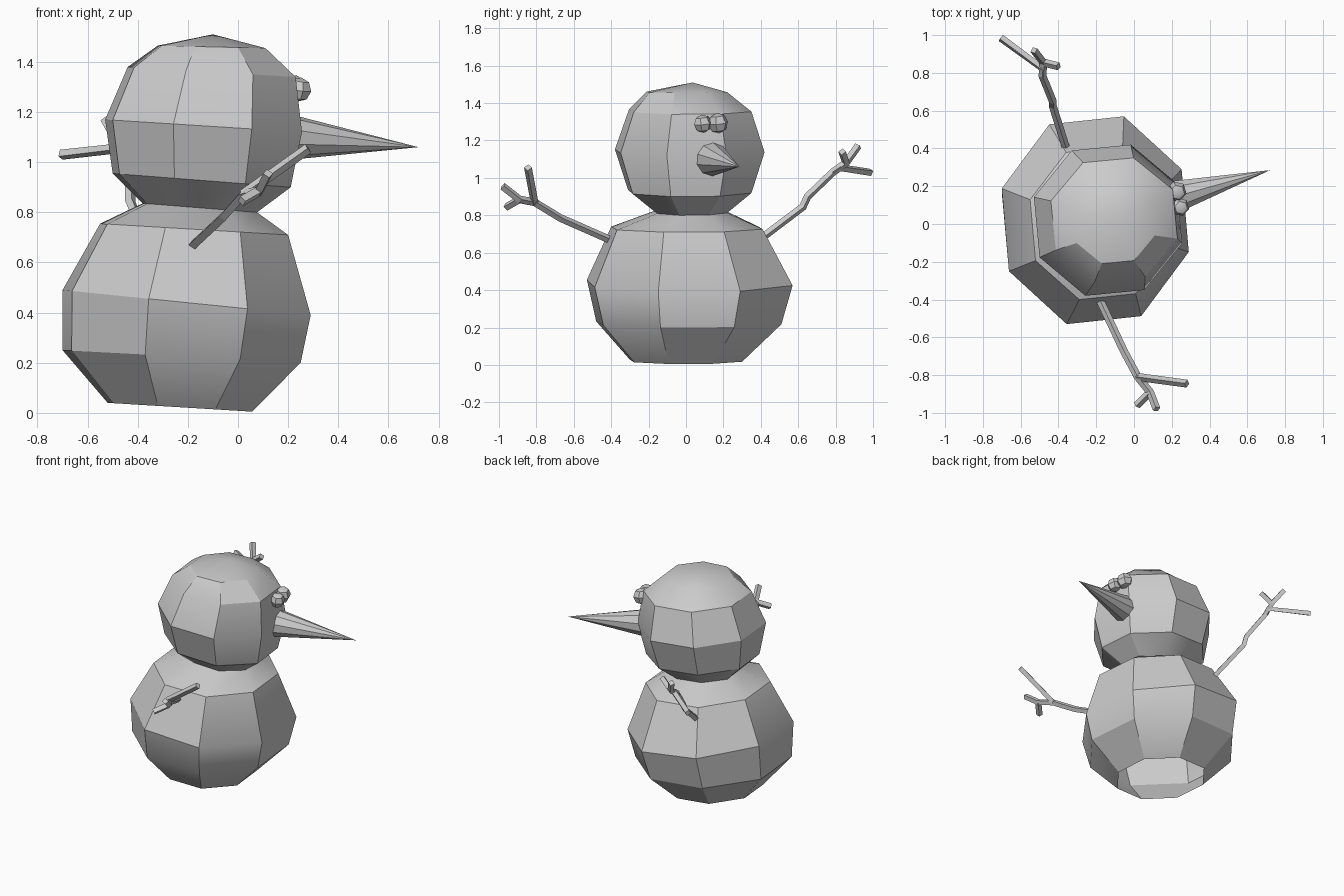
import bpy, bmesh, math
from mathutils import Vector

if "Cube" in bpy.data.objects:
    bpy.data.objects.remove(bpy.data.objects["Cube"])

SIDES, PHASE = 8, math.radians(28)
REACH = math.cos(math.radians(17))   # widest corner of the turned octagon


def finish(name, bm):
    bmesh.ops.recalc_face_normals(bm, faces=bm.faces)
    mesh = bpy.data.meshes.new(name)
    bm.to_mesh(mesh)
    bm.free()
    obj = bpy.data.objects.new(name, mesh)
    bpy.context.collection.objects.link(obj)
    bpy.ops.object.select_all(action='DESELECT')
    obj.select_set(True)
    bpy.context.view_layer.objects.active = obj
    bpy.ops.object.shade_smooth_by_angle(angle=math.radians(30))
    return obj


def stack(name, rings, tip=None):
    """Loft leaning octagons: (x min, x max, y min, y max, z at x min, z at x max)."""
    bm = bmesh.new()
    loops = []
    for x0, x1, y0, y1, z0, z1 in rings:
        loop = []
        for i in range(SIDES):
            a = PHASE + i * math.tau / SIDES
            u, v = math.cos(a) / REACH, math.sin(a) / REACH
            loop.append(bm.verts.new(((x0 + x1) / 2 + u * (x1 - x0) / 2,
                                      (y0 + y1) / 2 + v * (y1 - y0) / 2,
                                      (z0 + z1) / 2 + u * (z1 - z0) / 2)))
        loops.append(loop)
    for a, b in zip(loops, loops[1:]):
        for i in range(SIDES):
            j = (i + 1) % SIDES
            bm.faces.new((a[i], a[j], b[j], b[i]))
    if tip:
        top = bm.verts.new(tip)
        for i in range(SIDES):
            bm.faces.new((loops[-1][i], loops[-1][(i + 1) % SIDES], top))
    return finish(name, bm)


def twig(name, paths, radius=0.021):
    """Square-section branches along point paths."""
    curve = bpy.data.curves.new(name, 'CURVE')
    curve.dimensions = '3D'
    curve.bevel_depth = radius
    curve.bevel_resolution = 0
    curve.use_fill_caps = True
    for path in paths:
        spline = curve.splines.new('POLY')
        spline.points.add(len(path) - 1)
        for p, co in zip(spline.points, path):
            p.co = (*co, 1)
        spline.use_smooth = False
    bpy.context.collection.objects.link(bpy.data.objects.new(name, curve))


# Lower snowball, open underneath
neck = (-0.38, 0.076, -0.17, 0.22, 0.836, 0.80)
stack("body", [(-0.52, 0.056, -0.30, 0.30, 0.04, 0.005),
               (-0.70, 0.25, -0.48, 0.51, 0.25, 0.20),
               (-0.70, 0.29, -0.53, 0.57, 0.49, 0.39),
               (-0.55, 0.20, -0.40, 0.41, 0.755, 0.71),
               neck])

# Upper snowball
stack("head", [neck,
               (-0.50, 0.21, -0.31, 0.35, 0.955, 0.90),
               (-0.53, 0.255, -0.38, 0.42, 1.17, 1.12),
               (-0.44, 0.23, -0.305, 0.35, 1.38, 1.34),
               (-0.32, 0.11, -0.21, 0.22, 1.465, 1.455)], tip=(-0.10, 0.035, 1.51))

# Pointed nose
base, tip = Vector((0.20, 0.14, 1.10)), Vector((0.72, 0.285, 1.06))
bm = bmesh.new()
bmesh.ops.create_cone(bm, cap_ends=True, segments=10, radius1=0.092, radius2=0,
                      depth=(tip - base).length)
nose = finish("nose", bm)
nose.location = (base + tip) / 2
nose.rotation_euler = (tip - base).to_track_quat('Z', 'Y').to_euler()

# Eyes
for name, pos, r in (("eye_front", (0.245, 0.09, 1.29), 0.049),
                     ("eye_back", (0.225, 0.172, 1.293), 0.055)):
    bm = bmesh.new()
    bmesh.ops.create_uvsphere(bm, u_segments=6, v_segments=4, radius=r)
    eye = finish(name, bm)
    eye.location = pos
    eye.rotation_euler = (0.15, 0.1, 0.3)

# Branch arms with forked hands
wrist, fork = (0.02, -0.81, 0.87), (0.085, -0.89, 0.885)
twig("front_arm", [[(-0.21, -0.34, 0.64), (-0.055, -0.67, 0.785), wrist, fork, (0.12, -0.98, 0.955)],
                   [wrist, (0.28, -0.845, 1.055)],
                   [fork, (0.015, -0.96, 0.845)]])
wrist, fork = (-0.485, 0.785, 1.03), (-0.48, 0.855, 1.08)
twig("back_arm", [[(-0.34, 0.34, 0.63), (-0.43, 0.625, 0.845), (-0.43, 0.65, 0.90), wrist, fork,
                   (-0.53, 0.92, 1.17)],
                  [wrist, (-0.48, 0.82, 1.055), (-0.705, 0.985, 1.03)],
                  [fork, (-0.40, 0.835, 1.14)]])
